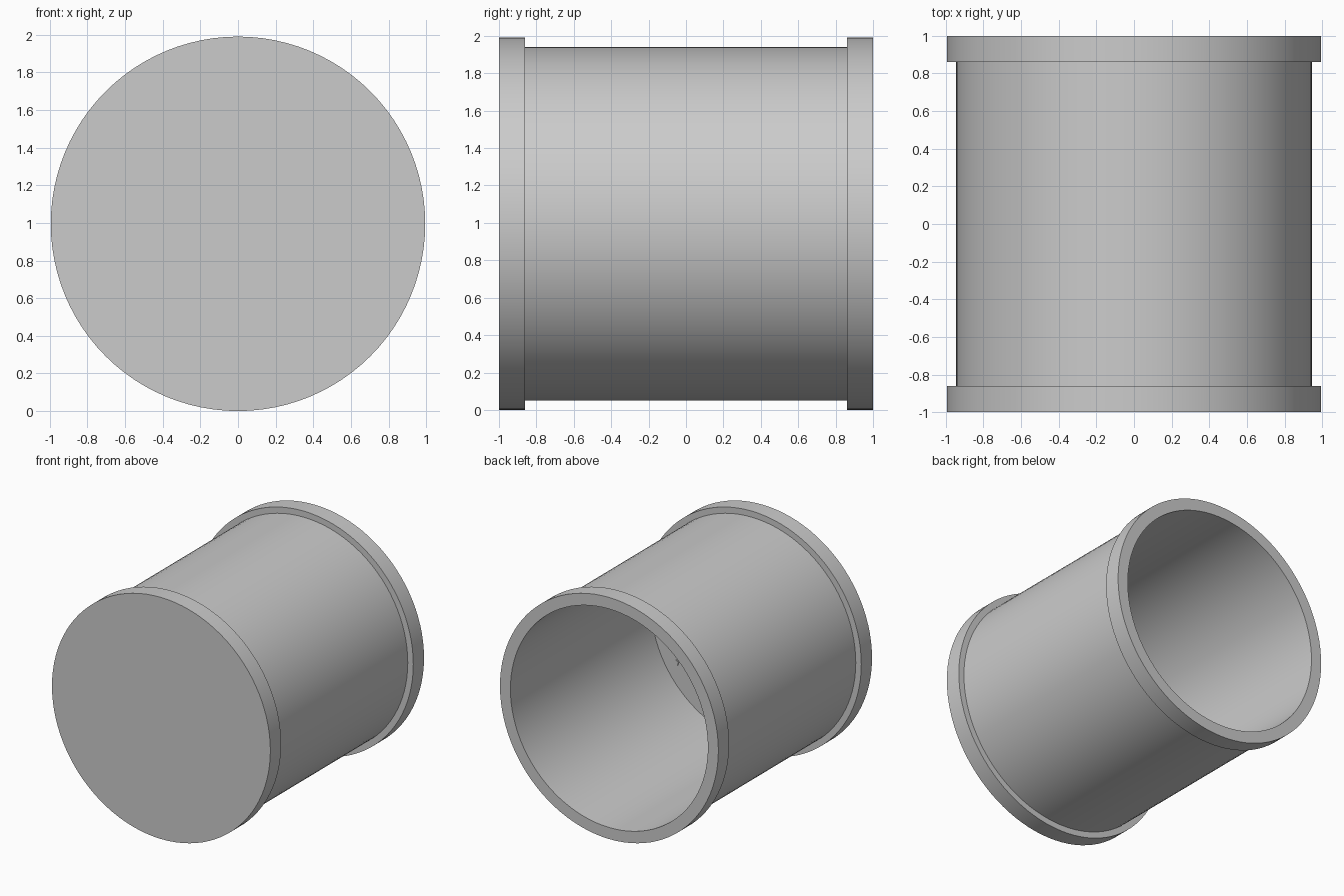
import bpy, bmesh, math
from mathutils import Matrix, Vector

cube = bpy.data.objects.get("Cube")
if cube:
    bpy.data.objects.remove(cube, do_unlink=True)

# Sizes
RADIUS = 0.995        # flange radius, also the axis height
BODY = 0.945          # barrel radius
BORE = 0.9            # inner radius
STEP = 0.86           # where the flanges begin along y
FLOOR = -0.83         # inner face of the closed end
SEGMENTS = 96

# Colour
grey = bpy.data.materials.new("plain grey")
grey.use_nodes = True
colour = (0.6, 0.6, 0.6, 1)
grey.diffuse_color = colour
grey.node_tree.nodes["Principled BSDF"].inputs["Base Color"].default_value = colour


def finish(bm, name):
    """Turn a bmesh into a shaded, coloured object."""
    bmesh.ops.recalc_face_normals(bm, faces=bm.faces)
    mesh = bpy.data.meshes.new(name)
    bm.to_mesh(mesh)
    bm.free()
    mesh.materials.append(grey)
    obj = bpy.data.objects.new(name, mesh)
    bpy.context.collection.objects.link(obj)
    bpy.ops.object.select_all(action="DESELECT")
    obj.select_set(True)
    bpy.context.view_layer.objects.active = obj
    bpy.ops.object.shade_smooth_by_angle(angle=math.radians(30))
    return obj


def lathe(name, profile):
    """Spin (radius, y) points about the horizontal axis."""
    bm = bmesh.new()
    verts = [bm.verts.new((r, y, RADIUS)) for r, y in profile]
    edges = [bm.edges.new(pair) for pair in zip(verts, verts[1:])]
    bmesh.ops.spin(bm, geom=verts + edges, cent=(0, 0, RADIUS), axis=(0, 1, 0),
                   angle=math.tau, steps=SEGMENTS, use_duplicate=False)
    bmesh.ops.remove_doubles(bm, verts=bm.verts, dist=1e-5)
    return finish(bm, name)


# Flanged cup: closed at the front, open at the back
lathe("flanged_sleeve", [
    (0, -1), (RADIUS, -1), (RADIUS, -STEP), (BODY, -STEP),
    (BODY, STEP), (RADIUS, STEP), (RADIUS, 1),
    (BORE, 1), (BORE, FLOOR), (0, FLOOR),
])

# Small raised mark on the inner floor
bm = bmesh.new()
bmesh.ops.create_cone(bm, cap_ends=True, segments=5, radius1=0.025, radius2=0.025,
                      depth=0.008)
place = Matrix.Translation(Vector((0.67, FLOOR + 0.003, RADIUS - 0.42)))
bm.transform(place @ Matrix.Rotation(math.pi / 2, 4, "X"))
finish(bm, "floor_mark")
